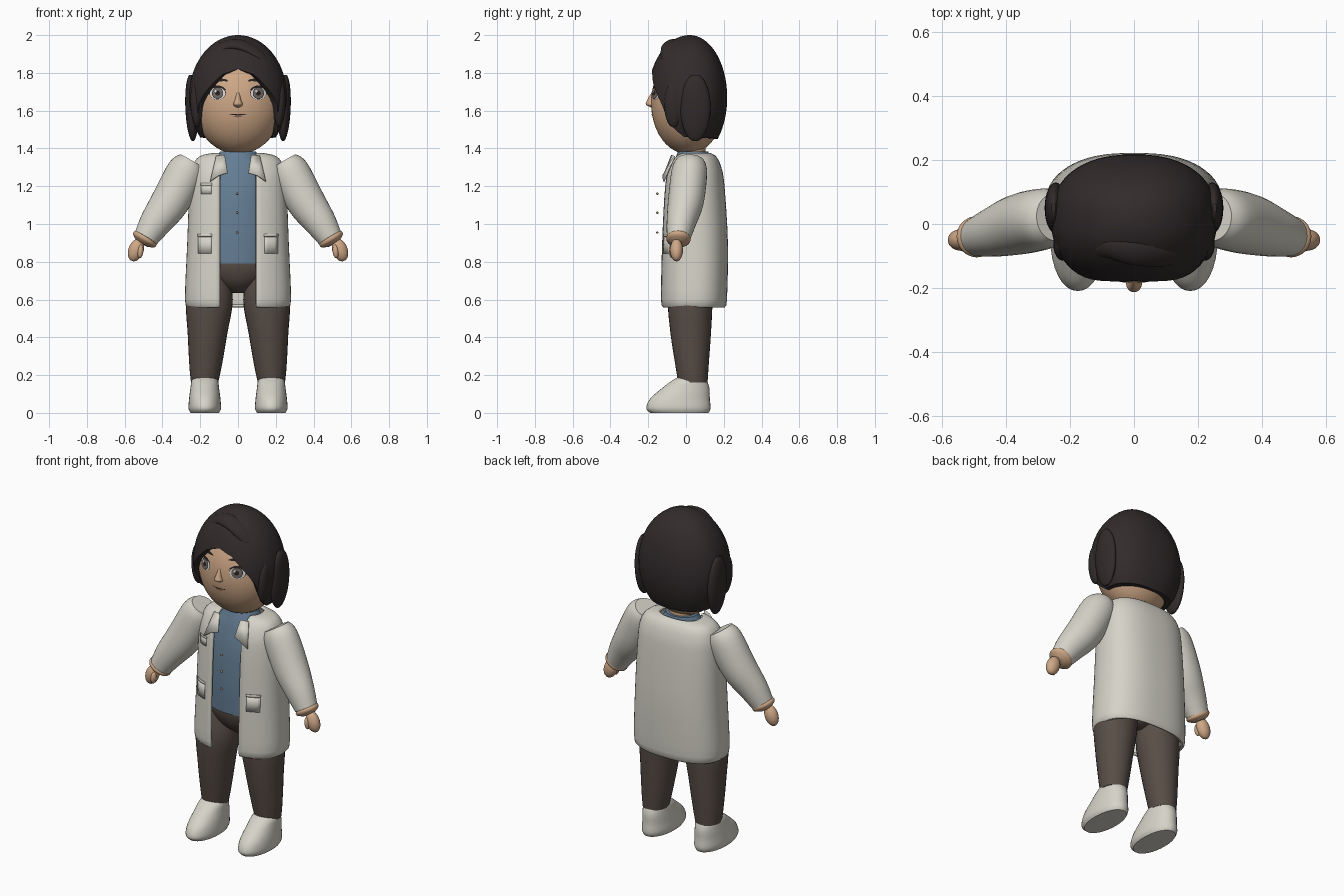
import bpy, bmesh, math
from mathutils import Vector

if "Cube" in bpy.data.objects:
    bpy.data.objects.remove(bpy.data.objects["Cube"])


def mat(name, r, g, b):
    m = bpy.data.materials.new(name)
    m.diffuse_color = (r, g, b, 1)
    m.use_nodes = True
    m.node_tree.nodes["Principled BSDF"].inputs["Base Color"].default_value = m.diffuse_color
    return m


HAIR = mat("dark_hair", 0.032, 0.024, 0.025)
SKIN = mat("skin", 0.62, 0.39, 0.24)
COAT = mat("off_white", 0.67, 0.655, 0.58)
SHIRT = mat("blue_shirt", 0.13, 0.21, 0.30)
PANTS = mat("brown_pants", 0.098, 0.075, 0.062)
WHITE = mat("eye_white", 0.72, 0.70, 0.66)
IRIS = mat("grey_iris", 0.16, 0.14, 0.13)
DARK = mat("dark_line", 0.02, 0.015, 0.015)
LIP = mat("lip", 0.30, 0.14, 0.10)
TAN = mat("button_tan", 0.40, 0.27, 0.15)


def make(name, verts, faces, m, thick=0):
    bm = bmesh.new()
    vs = [bm.verts.new(v) for v in verts]
    for f in faces:
        bm.faces.new([vs[i] for i in f])
    bmesh.ops.remove_doubles(bm, verts=bm.verts, dist=1e-5)
    bmesh.ops.recalc_face_normals(bm, faces=bm.faces)
    me = bpy.data.meshes.new(name)
    bm.to_mesh(me)
    bm.free()
    me.materials.append(m)
    ob = bpy.data.objects.new(name, me)
    bpy.context.collection.objects.link(ob)
    if thick:
        s = ob.modifiers.new("thickness", 'SOLIDIFY')
        s.thickness, s.offset = thick, 0
    bpy.ops.object.select_all(action='DESELECT')
    bpy.context.view_layer.objects.active = ob
    ob.select_set(True)
    bpy.ops.object.shade_smooth_by_angle(angle=math.radians(40))
    return ob


def refine(rows, k=4):
    """Smooth curve through rows of numbers."""
    out = []
    for i in range(len(rows) - 1):
        p = [rows[max(0, min(len(rows) - 1, i + d))] for d in (-1, 0, 1, 2)]
        for j in range(k):
            t = j / k
            out.append([0.5 * (2 * b + (c - a) * t + (2*a - 5*b + 4*c - d) * t*t
                               + (3*b - a - 3*c + d) * t**3) for a, b, c, d in zip(*p)])
    return out + [list(rows[-1])]


def sup(a, n):
    f = lambda v: math.copysign(abs(v) ** (2 / n), v)
    return f(math.cos(a)), f(math.sin(a))


def grid(nr, nc, wrap):
    return [(i*nc + j, i*nc + (j+1) % nc, (i+1)*nc + (j+1) % nc, (i+1)*nc + j)
            for i in range(nr - 1) for j in range(nc if wrap else nc - 1)]


def loft(name, rows, m, ref=(0, 1, 0), axis=None, n=2, seg=32):
    """Closed skin over rows of (x, y, z, half width, half depth)."""
    rows = refine(rows)
    verts = []
    for i, r in enumerate(rows):
        a, b = rows[max(i-1, 0)], rows[min(i+1, len(rows)-1)]
        t = Vector(axis) if axis else (Vector(b[:3]) - Vector(a[:3])).normalized()
        u = t.cross(Vector(ref)).normalized()
        v = u.cross(t)
        for j in range(seg):
            c, s = sup(2 * math.pi * j / seg, n)
            verts.append(Vector(r[:3]) + u * c * r[3] + v * s * r[4])
    k = len(verts)
    faces = grid(len(rows), seg, True) + [tuple(range(seg)), tuple(range(k - seg, k))]
    return make(name, verts, faces, m)


def upright(name, rows, m, x=0, n=2):
    """Rows of (z, centre y, half width, half depth)."""
    return loft(name, [(x, y, z, a, b) for z, y, a, b in rows], m, axis=(0, 0, 1), n=n)


def ball(name, c, r, m, tilt=0, seg=32):
    verts, rings = [], seg // 2
    for i in range(rings + 1):
        th = math.pi * i / rings
        for j in range(seg):
            ph = 2 * math.pi * j / seg
            x, z = r[0] * math.sin(th) * math.cos(ph), r[2] * math.cos(th)
            verts.append((c[0] + x*math.cos(tilt) + z*math.sin(tilt),
                          c[1] + r[1] * math.sin(th) * math.sin(ph),
                          c[2] - x*math.sin(tilt) + z*math.cos(tilt)))
    faces = grid(rings + 1, seg, True)
    faces = [f for f in faces if f[0] >= seg and f[3] < rings * seg]
    top = [tuple(range(seg, 2*seg)), tuple(range((rings-1)*seg, rings*seg))]
    used = verts[:]
    ob_faces = faces + top
    lo = [tuple(i - seg for i in f) for f in ob_faces]
    return make(name, used[seg:rings*seg], lo, m)


# Head, neck, nose
HC, HR = (0, 0.01, 1.64), (0.235, 0.195, 0.27)
ball("head", HC, HR, SKIN, seg=48)
upright("neck", [(1.28, .035, .085, .07), (1.38, .035, .075, .068), (1.46, .03, .08, .07)], SKIN)
upright("nose", [(1.615, -.17, .008, .01), (1.632, -.185, .025, .027), (1.655, -.183, .017, .023),
                 (1.69, -.172, .009, .014), (1.715, -.165, .004, .006)], SKIN)


def patch(name, cx, cz, rx, rz, off, m, bend=0, tilt=0):
    """Thin rounded patch that follows the face."""
    verts = []
    for i in range(5):
        for j in range(24):
            a, k = 2 * math.pi * j / 24, max(i / 4, 0.02)
            dx = rx * k * math.cos(a)
            x, z = cx + dx, cz + rz*k*math.sin(a) + bend*dx*dx + tilt*dx
            q = 1 - (x / HR[0])**2 - ((z - HC[2]) / HR[2])**2
            verts.append((x, HC[1] - HR[1] * math.sqrt(q) - off, z))
    return make(name, verts, grid(5, 24, True) + [tuple(range(24))], m)


for s, side in ((1, "left"), (-1, "right")):
    x = 0.108 * s
    patch(side + "_eye_rim", x, 1.693, .044, .036, .002, DARK)
    patch(side + "_eye_white", x, 1.691, .041, .033, .004, WHITE)
    patch(side + "_iris_rim", x, 1.693, .030, .031, .006, DARK)
    patch(side + "_iris", x, 1.693, .027, .028, .0075, IRIS)
    patch(side + "_pupil", x, 1.693, .013, .013, .009, DARK)
    patch(side + "_eye_glint", x - .011, 1.703, .006, .006, .010, WHITE)
    patch(side + "_lash", x, 1.728, .046, .006, .007, DARK, bend=-9)
    patch(side + "_brow", x - .015*s, 1.762, .042, .007, .004, DARK, bend=-5, tilt=-.1*s)
patch("mouth_line", 0, 1.578, .048, .003, .003, DARK, bend=2)
patch("lower_lip", 0, 1.569, .024, .004, .002, LIP, bend=2)

# Hair cap with an arched opening for the face
EDGE = [(0, 1.82), (.36, 1.79), (.58, 1.73), (.75, 1.68), (.88, 1.63), (.97, 1.57),
        (1.15, 1.50), (1.4, 1.46), (3.15, 1.45)]


def edge_z(p):
    for (a, za), (b, zb) in zip(EDGE, EDGE[1:]):
        if p <= b:
            return za + (zb - za) * (p - a) / (b - a)


def hair_z(x, y):
    ry = .205 if y < .02 else .195
    return 1.67 + .33 * math.sqrt(max(0, 1 - (x / .26)**2 - ((y - .02) / ry)**2))


verts, NC, NR = [], 72, 24
for i in range(NR + 2):
    for j in range(NC):
        p = 2 * math.pi * j / NC
        end = math.acos((edge_z(min(p, 2*math.pi - p)) - 1.67) / .33)
        th = end * max(min(i, NR) / NR, .01)
        sx, cy = math.sin(p), -math.cos(p)
        k = (abs(sx)**2.3 + abs(cy)**2.3) ** (-1 / 2.3) * math.sin(th) * (.8 if i > NR else 1)
        verts.append((.26*sx*k, .02 + (.222 if cy < 0 else .198)*cy*k, 1.67 + .33*math.cos(th)))
make("hair_cap", verts, grid(NR + 2, NC, True) + [tuple(range(NC))], HAIR)

# Loose locks
for s, side in ((1, "left"), (-1, "right")):
    ball(side + "_side_lock", (.245*s, .05, 1.615), (.034, .08, .178), HAIR, tilt=.04*s)
    ball(side + "_front_lock", (.222*s, -.065, 1.63), (.03, .05, .12), HAIR, tilt=.05*s)
path = [(-.14, -.115, .008), (-.08, -.08, .035), (.02, -.09, .045), (.12, -.10, .036), (.19, -.09, .004)]
loft("swept_fringe", [(x, y, hair_z(x, y), w, .004 + w * .4) for x, y, w in path], HAIR, ref=(0, -.5, 1))

# Shirt and hips
upright("shirt", [(.79, .03, .20, .14), (.95, .03, .205, .143), (1.15, .03, .195, .132),
                  (1.28, .032, .17, .108), (1.35, .035, .115, .09), (1.385, .038, .095, .08)], SHIRT)
upright("hips", [(.635, .03, .03, .04), (.69, .03, .13, .10), (.77, .03, .2, .132), (.85, .03, .19, .13)], PANTS)
for i, z in enumerate((1.16, 1.06, .955)):
    ball("shirt_button_%d" % i, (-.005, -.152, z), (.007, .006, .007), TAN, seg=12)

# Open coat, with the front edges kept at a fixed width
CN = 2.5
coat_rows = refine([(.568, .04, .255, .158), (.6, .04, .274, .17), (.9, .045, .262, .17), (1.2, .044, .25, .153),
                    (1.3, .047, .235, .133), (1.352, .05, .2, .105), (1.37, .047, .125, .078)])
verts, NC = [], 56
for z, cy, rx, ry in coat_rows:
    a0 = math.acos(min(.99, .095 / rx) ** (CN / 2))
    for j in range(NC):
        c, s = sup(-a0 + (math.pi + 2 * a0) * j / (NC - 1), CN)
        verts.append((rx * c, cy + ry * s, z))
make("coat", verts, grid(len(coat_rows), NC, False), COAT, thick=.014)

for s, side in ((1, "left"), (-1, "right")):
    # Lapel
    make(side + "_lapel", [(.07*s, -.075, 1.365), (.115*s, -.06, 1.36), (.147*s, -.118, 1.225),
                           (.105*s, -.122, 1.255), (.055*s, -.112, 1.27)], [(0, 1, 2, 3, 4)], COAT, thick=.008)
    # Sleeve
    loft(side + "_sleeve", [(.245*s, .022, 1.333, .07, .075), (.275*s, .018, 1.28, .1, .094),
                            (.355*s, .0, 1.125, .102, .095), (.435*s, -.025, 1.01, .085, .078),
                            (.488*s, -.04, .925, .066, .062)], COAT)
    # Wrist roll, hand, thumb
    loft(side + "_wrist", [(.482*s, -.04, .938, .05, .048), (.489*s, -.04, .927, .068, .063),
                           (.499*s, -.041, .911, .066, .06), (.508*s, -.042, .896, .035, .033)], SKIN)
    ball(side + "_hand", (.54*s, -.05, .862), (.04, .034, .062), SKIN, tilt=-.35*s)
    ball(side + "_thumb", (.517*s, -.072, .855), (.016, .018, .036), SKIN, tilt=-.1*s)
    # Trouser leg
    upright(side + "_leg", [(.76, .03, .085, .1), (.6, .022, .123, .118), (.42, .025, .105, .107),
                            (.25, .032, .086, .088), (.16, .036, .072, .078)][::-1], PANTS, x=.155*s)
    leg = bpy.context.object
    for v in leg.data.vertices:
        v.co.x += s * (.022 - .06 * max(0, v.co.z - .16))
    # Shoe
    upright(side + "_shoe", [(0, -.035, .076, .155), (.025, -.04, .086, .17), (.075, -.032, .083, .158),
                             (.13, -.002, .076, .126), (.175, .02, .068, .088), (.2, .033, .04, .05)],
            COAT, x=.176*s, n=2.1)


# Pockets laid on the coat front
def coat_y(x, z):
    for a, b in zip(coat_rows, coat_rows[1:]):
        if a[0] <= z <= b[0]:
            t = (z - a[0]) / (b[0] - a[0])
            _, cy, rx, ry = [p + (q - p) * t for p, q in zip(a, b)]
            return cy - ry * (1 - (abs(x) / rx) ** CN) ** (1 / CN)


def pocket(name, cx, cz, w, h, m, off):
    verts = [(cx + w*(j/4 - .5), coat_y(cx + w*(j/4 - .5), cz + h*(i/2 - .5)) - off, cz + h*(i/2 - .5))
             for i in range(3) for j in range(5)]
    make(name, verts, grid(3, 5, False), m, thick=.004)


pocket("breast_pocket", -.168, 1.185, .055, .05, COAT, .009)
pocket("breast_pocket_flap", -.168, 1.21, .059, .012, COAT, .012)
for s, side in ((1, "left"), (-1, "right")):
    pocket(side + "_hip_pocket", .175*s, .89, .07, .09, COAT, .009)
    pocket(side + "_hip_flap", .175*s, .94, .074, .015, COAT, .012)
